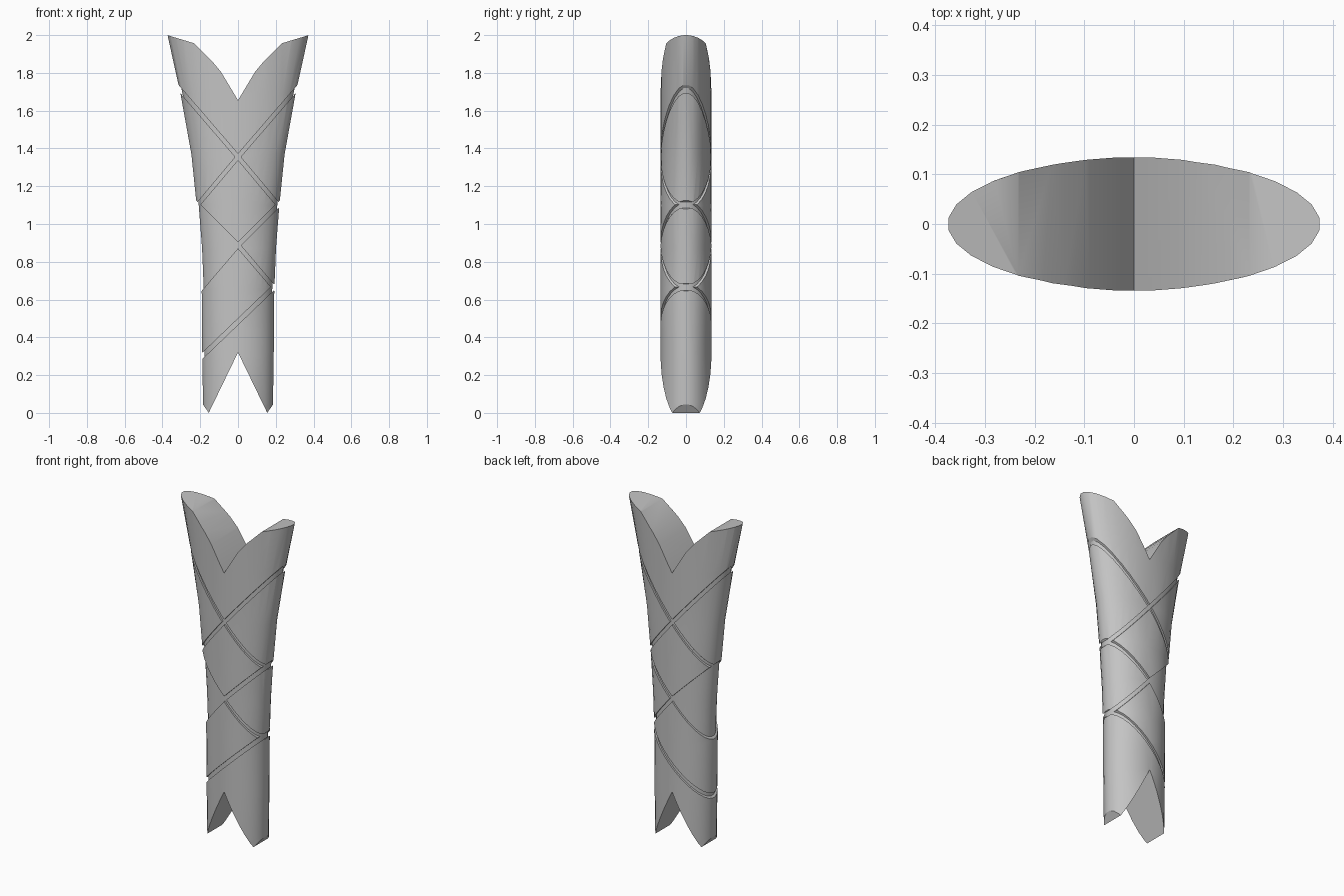
import bpy, bmesh, math

cube = bpy.data.objects.get("Cube")
if cube:
    bpy.data.objects.remove(cube)

SIDES, DEPTH = 32, 0.135
# (height, half width) of the flared body
PROFILE = [(-0.02, 0.184), (0.05, 0.186), (0.3, 0.19), (0.65, 0.193), (0.87, 0.202),
           (1.1, 0.22), (1.37, 0.248), (1.69, 0.306), (2.0, 0.375)]
# (crossing height, slope of upper arms, slope of lower arms)
CROSSINGS = [(1.355, 1.16, 1.19), (0.887, 1.0, 1.17), (0.483, 0.96, 0.96)]
TOP_EDGE = [(0.09, 1.805), (0.14, 1.865), (0.233, 1.957), (0.375, 2.0), (0.5, 2.02)]

grey = bpy.data.materials.new("warm grey")
grey.use_nodes = True
colour = (0.55, 0.55, 0.55, 1)
grey.diffuse_color = colour
grey.node_tree.nodes["Principled BSDF"].inputs["Base Color"].default_value = colour


def finish(name, bm):
    bmesh.ops.recalc_face_normals(bm, faces=bm.faces)
    mesh = bpy.data.meshes.new(name)
    bm.to_mesh(mesh)
    bm.free()
    mesh.materials.append(grey)
    obj = bpy.data.objects.new(name, mesh)
    bpy.context.collection.objects.link(obj)
    return obj


def loft(name, inset=0):
    """Elliptical sections stacked along the profile."""
    bm = bmesh.new()
    rings = []
    for z, w in PROFILE:
        angles = [math.tau * (i + 0.5) / SIDES for i in range(SIDES)]
        rings.append([bm.verts.new(((w - inset) * math.cos(a),
                                    (DEPTH - inset) * math.sin(a), z)) for a in angles])
    for low, high in zip(rings, rings[1:]):
        for i in range(SIDES):
            j = (i + 1) % SIDES
            bm.faces.new((low[i], low[j], high[j], high[i]))
    bm.faces.new(rings[0])
    bm.faces.new(rings[-1])
    return finish(name, bm)


def prism(name, outline):
    """Outline in x and z, extruded through the depth."""
    bm = bmesh.new()
    face = bm.faces.new([bm.verts.new((x, -0.3, z)) for x, z in outline])
    new = bmesh.ops.extrude_face_region(bm, geom=[face])["geom"]
    bmesh.ops.translate(bm, vec=(0, 0.6, 0),
                        verts=[v for v in new if isinstance(v, bmesh.types.BMVert)])
    return finish(name, bm)


def cut(obj, outline):
    cutter = prism("cutter", outline)
    cutter.hide_render = True
    mod = obj.modifiers.new("cut", 'BOOLEAN')
    mod.operation, mod.solver, mod.object = 'DIFFERENCE', 'EXACT', cutter
    bpy.context.view_layer.objects.active = obj
    bpy.ops.object.modifier_apply(modifier=mod.name)
    bpy.data.objects.remove(cutter)


def cut_ends(obj, shift=0):
    """Curved notch at the top, pointed notch and bevelled tips at the bottom."""
    top = [(-x, z) for x, z in reversed(TOP_EDGE)] + [(0, 1.655)] + TOP_EDGE
    top = [(x, z - shift) for x, z in top]
    cut(obj, top + [(0.5, 2.3), (-0.5, 2.3)])
    bottom = [(-0.25, 0.14), (-0.155, 0), (0, 0.32), (0.155, 0), (0.25, 0.14)]
    bottom = [(x, z + shift) for x, z in bottom]
    cut(obj, bottom + [(0.25, -0.2), (-0.25, -0.2)])


# Outer panels, separated by the crossing grooves
panels = loft("grip_panels")
cut_ends(panels)
HALF = 0.016
for zc, up, down in CROSSINGS:
    for side in (1, -1):
        # one groove: rises on this side, falls on the other
        path = [(-0.45 * side, zc - 0.45 * down), (0, zc), (0.45 * side, zc + 0.45 * up)]
        cut(panels, [(x, z + HALF) for x, z in path] +
            [(x, z - HALF) for x, z in reversed(path)])

# Inner core, seen at the bottom of the grooves
core = loft("grip_core", 0.011)
cut_ends(core, 0.02)

for obj in (panels, core):
    bpy.ops.object.select_all(action='DESELECT')
    obj.select_set(True)
    bpy.context.view_layer.objects.active = obj
    bpy.ops.object.shade_smooth_by_angle(angle=math.radians(30))
